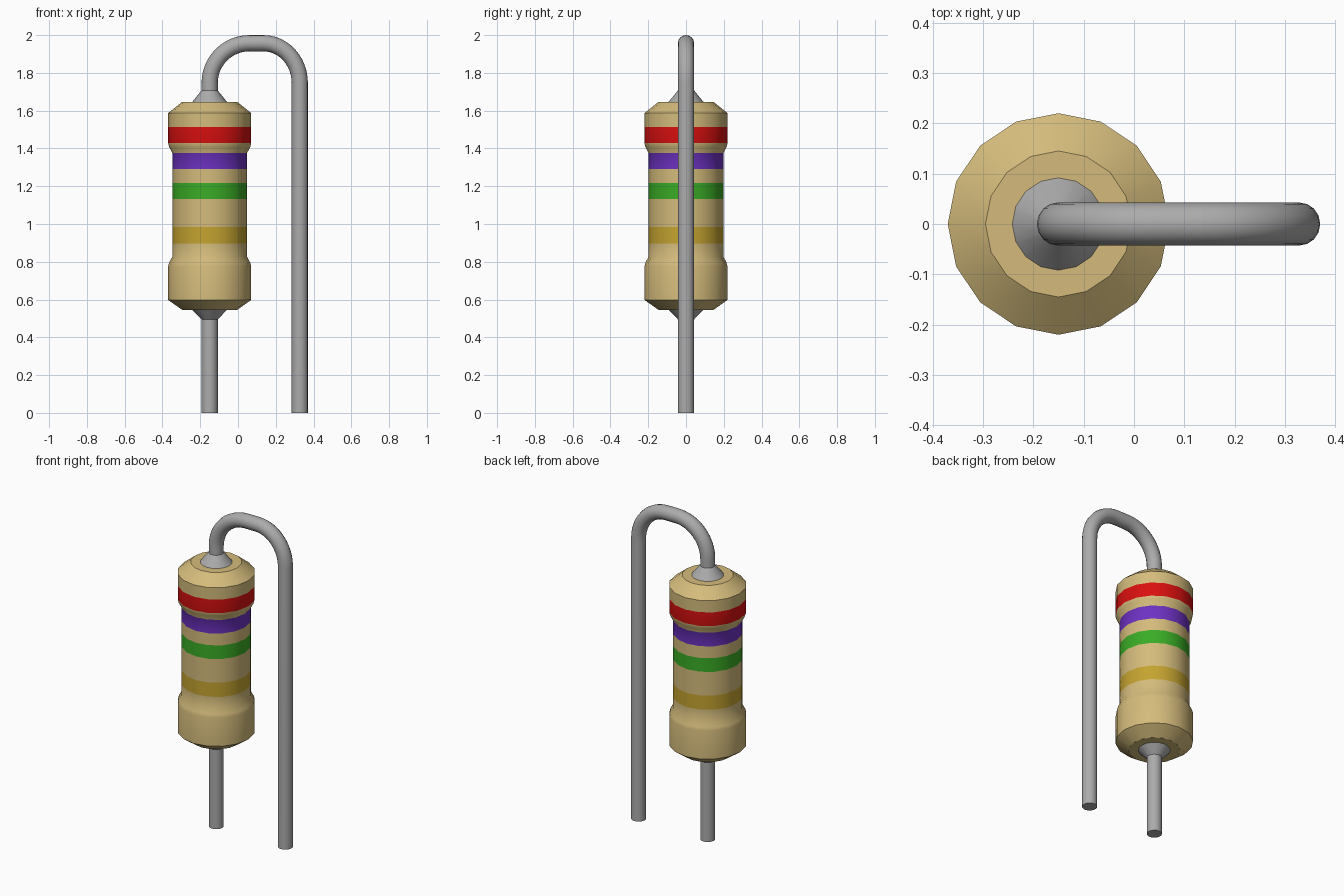
import bpy, bmesh, math
from mathutils import Vector

if "Cube" in bpy.data.objects:
    bpy.data.objects.remove(bpy.data.objects["Cube"], do_unlink=True)


def material(name, rgb):
    m = bpy.data.materials.new(name)
    m.use_nodes = True
    m.diffuse_color = (*rgb, 1)
    bsdf = next(n for n in m.node_tree.nodes if n.type == 'BSDF_PRINCIPLED')
    bsdf.inputs["Base Color"].default_value = (*rgb, 1)
    bsdf.inputs["Roughness"].default_value = 0.6
    return m


TAN = material("tan ceramic", (0.66, 0.50, 0.20))
RED = material("red band", (0.70, 0.005, 0.005))
PURPLE = material("purple band", (0.156, 0.032, 0.546))
GREEN = material("green band", (0.042, 0.413, 0.019))
GOLD = material("gold band", (0.56, 0.37, 0.03))
GREY = material("grey metal", (0.41, 0.41, 0.41))

BODY_X, LEAD_X, WIRE_R = -0.15, 0.327, 0.043


def skin(name, rings, mats, pick=None):
    """Bridge rings of points into a closed, capped surface."""
    bm = bmesh.new()
    loops = [[bm.verts.new(p) for p in ring] for ring in rings]
    for a, b in zip(loops, loops[1:]):
        for i in range(len(a)):
            j = (i + 1) % len(a)
            bm.faces.new((a[i], a[j], b[j], b[i]))
    bm.faces.new(loops[0][::-1])
    bm.faces.new(loops[-1])
    bmesh.ops.recalc_face_normals(bm, faces=bm.faces)
    if pick:
        for f in bm.faces:
            f.material_index = pick(f.calc_center_median().z)
    mesh = bpy.data.meshes.new(name)
    bm.to_mesh(mesh)
    bm.free()
    for m in mats:
        mesh.materials.append(m)
    obj = bpy.data.objects.new(name, mesh)
    bpy.context.collection.objects.link(obj)
    bpy.ops.object.select_all(action='DESELECT')
    obj.select_set(True)
    bpy.context.view_layer.objects.active = obj
    bpy.ops.object.shade_smooth_by_angle(angle=math.radians(30))
    return obj


def lathe(name, profile, mats, pick=None, sides=16):
    """Turn (radius, z) points around the body axis."""
    angles = [math.tau * i / sides for i in range(sides)]
    rings = [[(BODY_X + r * math.cos(a), r * math.sin(a), z) for a in angles]
             for r, z in profile]
    return skin(name, rings, mats, pick)


def wire(name, path, sides=16):
    """Sweep a round section along (x, z) points in the y = 0 plane."""
    pts = [Vector((x, 0, z)) for x, z in path]
    rings = []
    for i, p in enumerate(pts):
        t = (pts[min(i + 1, len(pts) - 1)] - pts[max(i - 1, 0)]).normalized()
        # Ends stay square to the axes
        if i in (0, len(pts) - 1):
            t = Vector((round(t.x), 0, round(t.z)))
        n, side = Vector((t.z, 0, -t.x)), Vector((0, 1, 0))
        rings.append([p + WIRE_R * (n * math.cos(a) + side * math.sin(a))
                      for a in (math.tau * k / sides for k in range(sides))])
    return skin(name, rings, [GREY])


# Banded body: edge loops at each band boundary
bands = [(1.428, 1.513), (1.291, 1.376), (1.132, 1.217), (0.896, 0.984)]


def band_index(z):
    for i, (lo, hi) in enumerate(bands):
        if lo < z < hi:
            return i + 1
    return 0


profile = [(0.145, 0.545), (0.22, 0.598), (0.22, 0.775), (0.215, 0.795), (0.198, 0.826)]
profile += [(0.198, z) for lo, hi in reversed(bands[1:]) for z in (lo, hi)]
profile += [(0.215, 1.408), (0.22, 1.428), (0.22, 1.513), (0.22, 1.587), (0.145, 1.647)]
lathe("resistor_body", profile, [TAN, RED, PURPLE, GREEN, GOLD], band_index)

# Metal collars where the wire meets the body
lathe("top_collar", [(0.095, 1.643), (WIRE_R, 1.707)], [GREY])
lathe("bottom_collar", [(WIRE_R, 0.495), (0.095, 0.549)], [GREY])

# Straight lower lead
wire("bottom_lead", [(BODY_X, 0), (BODY_X, 0.52)])

# Bent upper lead: two halves meeting at the seam on top
SEAM_X, TOP_Z, STEPS = 0.135, 2 - WIRE_R, 12
quarter = [math.pi / 2 * i / STEPS for i in range(STEPS + 1)]
rise = [(BODY_X, 1.68)]
rise += [(0.06 - 0.21 * math.cos(a), TOP_Z - 0.21 + 0.21 * math.sin(a)) for a in quarter]
rise += [(SEAM_X, TOP_Z)]
wire("top_lead_rise", rise)

rx, rz = LEAD_X - SEAM_X, 0.21
fall = [(SEAM_X + rx * math.sin(a), TOP_Z - rz + rz * math.cos(a)) for a in quarter]
fall += [(LEAD_X, 0)]
wire("top_lead_drop", fall)
